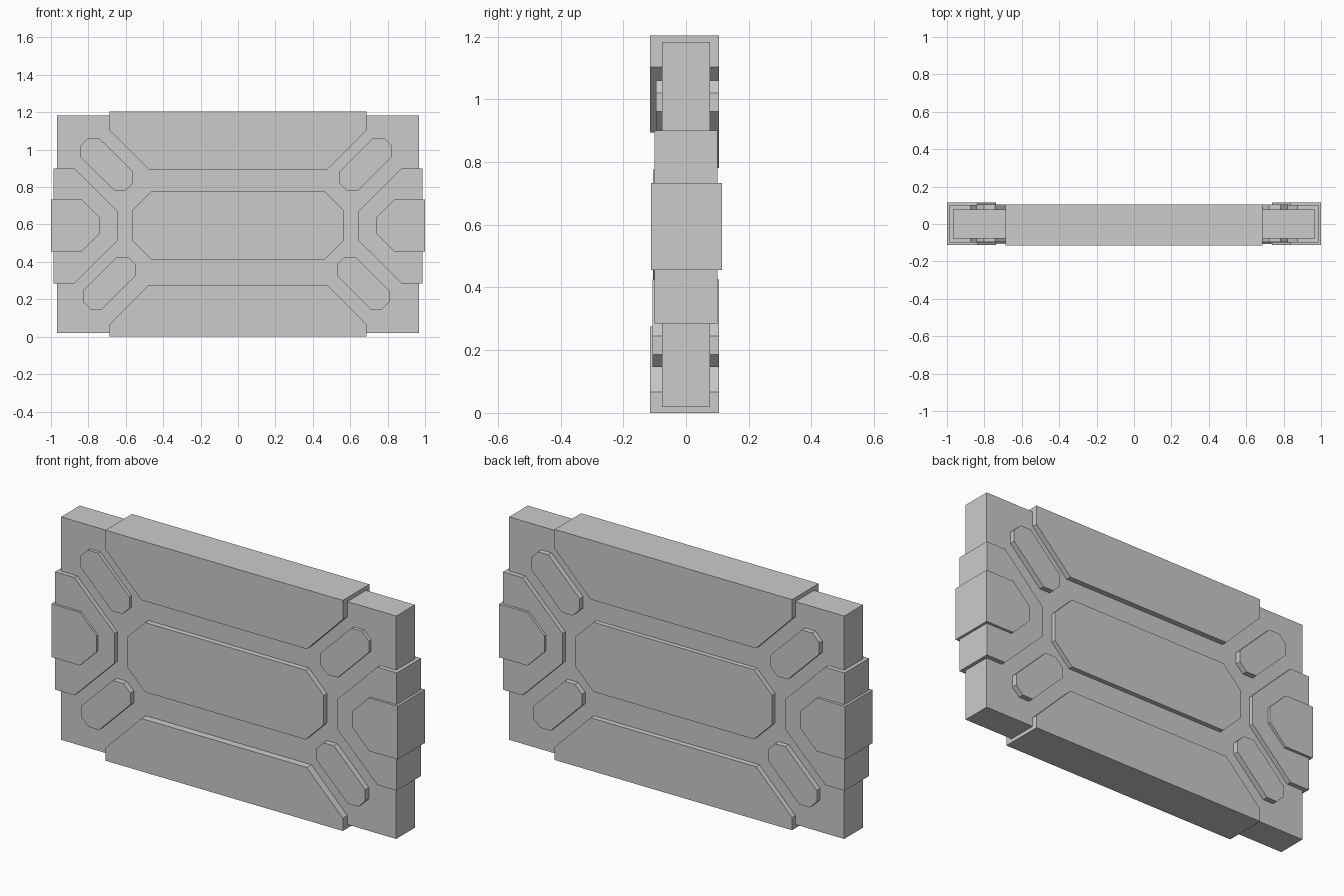
import bpy, bmesh

if "Cube" in bpy.data.objects:
    bpy.data.objects.remove(bpy.data.objects["Cube"])


def prism(name, profile, y0, y1):
    """Extrude a closed (x, z) outline from y0 to y1."""
    bm = bmesh.new()
    face = bm.faces.new([bm.verts.new((x, y0, z)) for x, z in profile])
    ext = bmesh.ops.extrude_face_region(bm, geom=[face])
    moved = [g for g in ext["geom"] if isinstance(g, bmesh.types.BMVert)]
    bmesh.ops.translate(bm, verts=moved, vec=(0, y1 - y0, 0))
    bmesh.ops.recalc_face_normals(bm, faces=bm.faces)
    mesh = bpy.data.meshes.new(name)
    bm.to_mesh(mesh)
    bm.free()
    obj = bpy.data.objects.new(name, mesh)
    bpy.context.collection.objects.link(obj)
    return obj


def mirrored(half):
    """Complete a right-half outline across x = 0."""
    return half + [(-x, z) for x, z in reversed(half)]


# Core slab
prism("core_slab", mirrored([(0.968, 0.019), (0.968, 1.183)]), -0.077, 0.077)

# Top and bottom trapezoid rails
prism("top_rail", mirrored([(0.478, 0.894), (0.686, 1.104), (0.686, 1.204)]), -0.115, 0.105)
prism("bottom_rail", mirrored([(0.686, 0.0), (0.686, 0.066), (0.478, 0.276)]), -0.115, 0.105)

# Raised centre panel
prism("centre_panel",
      mirrored([(0.464, 0.414), (0.568, 0.518), (0.568, 0.672), (0.464, 0.777)]),
      -0.105, 0.101)

# Stepped end plates and end caps
for side, s in (("left", -1), ("right", 1)):
    plate = [(0.987, 0.285), (0.987, 0.9), (0.875, 0.9),
             (0.643, 0.67), (0.643, 0.515), (0.875, 0.285)]
    cap = [(1.0, 0.456), (1.0, 0.734), (0.836, 0.734),
           (0.738, 0.637), (0.738, 0.554), (0.836, 0.456)]
    prism(side + "_end_plate", [(s * x, z) for x, z in plate], -0.1, 0.101)
    prism(side + "_end_cap", [(s * x, z) for x, z in cap], -0.112, 0.115)

# Diagonal corner studs
half_stud = [(0.141, 0.04), (0.141, 0.1), (0.1, 0.14), (0.04, 0.14)]
stud = half_stud + [(-x, -z) for x, z in half_stud]
for name, cx, cz, sx, sz, front in (
        ("upper_left_stud", -0.702, 0.921, -1, 1, -0.095),
        ("upper_right_stud", 0.682, 0.921, 1, 1, -0.095),
        ("lower_left_stud", -0.688, 0.286, -1, -1, -0.107),
        ("lower_right_stud", 0.669, 0.286, 1, -1, -0.107)):
    prism(name, [(cx + sx * x, cz + sz * z) for x, z in stud], front, 0.105)
